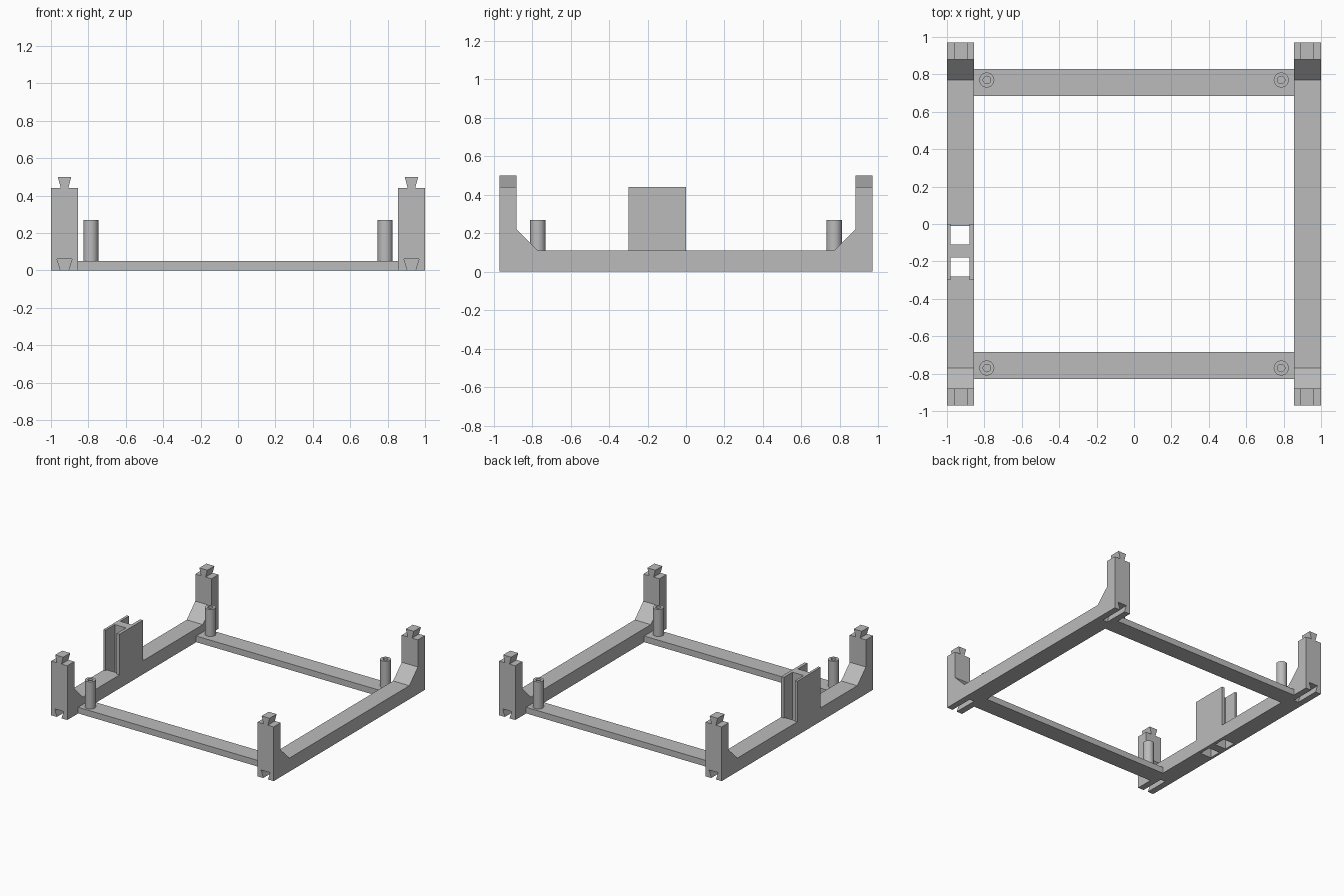
import bpy, bmesh, math
from mathutils import Vector

cube = bpy.data.objects.get("Cube")
if cube:
    bpy.data.objects.remove(cube, do_unlink=True)

grey = bpy.data.materials.new("plain_grey")
grey.use_nodes = True
colour = (0.5, 0.5, 0.5, 1)
grey.diffuse_color = colour
grey.node_tree.nodes["Principled BSDF"].inputs["Base Color"].default_value = colour

RAIL_X, HALF_W, END_Y = 0.9275, 0.0725, 0.97
POST_Y, POST_TOP, RAIL_TOP = 0.88, 0.44, 0.11


def finish(name, bm):
    bmesh.ops.recalc_face_normals(bm, faces=bm.faces)
    mesh = bpy.data.meshes.new(name)
    bm.to_mesh(mesh)
    bm.free()
    mesh.materials.append(grey)
    obj = bpy.data.objects.new(name, mesh)
    bpy.context.collection.objects.link(obj)
    return obj


def prism(name, points, axis, lo, hi):
    """Extrude a (horizontal, z) outline along x or y."""
    bm = bmesh.new()
    if axis == "x":
        verts = [bm.verts.new((lo, h, z)) for h, z in points]
        step = Vector((hi - lo, 0, 0))
    else:
        verts = [bm.verts.new((h, lo, z)) for h, z in points]
        step = Vector((0, hi - lo, 0))
    face = bm.faces.new(verts)
    grown = bmesh.ops.extrude_face_region(bm, geom=[face], use_keep_orig=True)["geom"]
    moved = [g for g in grown if isinstance(g, bmesh.types.BMVert)]
    bmesh.ops.translate(bm, verts=moved, vec=step)
    return finish(name, bm)


def box(name, x, y, z):
    outline = [(x[0], z[0]), (x[1], z[0]), (x[1], z[1]), (x[0], z[1])]
    return prism(name, outline, "y", *y)


def dovetail(name, x, low, high, z, y):
    outline = [(x - low, z[0]), (x + low, z[0]), (x + high, z[1]), (x - high, z[1])]
    return prism(name, outline, "y", *y)


def cut(target, cutter):
    cutter.hide_render = True
    mod = target.modifiers.new("cut", "BOOLEAN")
    mod.operation = "DIFFERENCE"
    mod.solver = "EXACT"
    mod.object = cutter
    bpy.context.view_layer.objects.active = target
    bpy.ops.object.modifier_apply(modifier=mod.name)
    bpy.data.objects.remove(cutter, do_unlink=True)


def span(sign, a, b):
    return sorted((sign * a, sign * b))


# Side rails with upright corner posts, sloped gussets and dovetail joints
half = [(END_Y, 0), (END_Y, POST_TOP), (POST_Y, POST_TOP), (POST_Y, 0.22), (0.77, RAIL_TOP)]
outline = half + [(-y, z) for y, z in reversed(half)]
rails = {}
for side, sx in (("left", 1), ("right", -1)):
    x = sx * RAIL_X
    rail = prism(side + "_rail", outline, "x", x - HALF_W, x + HALF_W)
    rails[side] = rail
    for end, sy in (("front", -1), ("back", 1)):
        dovetail(f"{end}_{side}_tab", x, 0.02, 0.036, (POST_TOP, 0.5), span(sy, POST_Y, END_Y))
        # Groove: the flare continues a little below the floor for a clean cut
        cut(rail, dovetail("groove_cutter", x, 0.018, 0.04, (-0.01, 0.06), span(sy, 0.77, 1.02)))

# Holes through the right rail, either side of the bracket web
for y in ((-0.28, -0.18), (-0.11, -0.01)):
    cut(rails["right"], box("hole_cutter", (-0.98, -0.88), y, (-0.1, 0.3)))

# H-shaped bracket on the right rail
box("bracket_outer_plate", (-1, -0.98), (-0.3, 0), (RAIL_TOP, POST_TOP))
box("bracket_inner_plate", (-0.88, -0.855), (-0.3, 0), (RAIL_TOP, POST_TOP))
box("bracket_web", (-0.98, -0.88), (-0.18, -0.11), (RAIL_TOP, POST_TOP))

# Cross bars and hollow pegs
for end, sy in (("front", -1), ("back", 1)):
    box(end + "_cross_bar", (-0.855, 0.855), span(sy, 0.685, 0.83), (0, 0.05))
    for side, sx in (("left", 1), ("right", -1)):
        bm = bmesh.new()
        ring = [(0.04, 0.05), (0.04, 0.27), (0.02, 0.27), (0.02, 0.05)]
        verts = [bm.verts.new((r, 0, z)) for r, z in ring]
        edges = [bm.edges.new((verts[i], verts[(i + 1) % 4])) for i in range(4)]
        bmesh.ops.spin(bm, geom=verts + edges, cent=(0, 0, 0), axis=(0, 0, 1),
                       angle=math.tau, steps=32, use_merge=True)
        bmesh.ops.remove_doubles(bm, verts=bm.verts, dist=0.0001)
        peg = finish(f"{end}_{side}_peg", bm)
        peg.location = (sx * 0.787, sy * 0.77, 0)
        bpy.ops.object.select_all(action="DESELECT")
        peg.select_set(True)
        bpy.context.view_layer.objects.active = peg
        bpy.ops.object.shade_smooth_by_angle(angle=math.radians(40))
